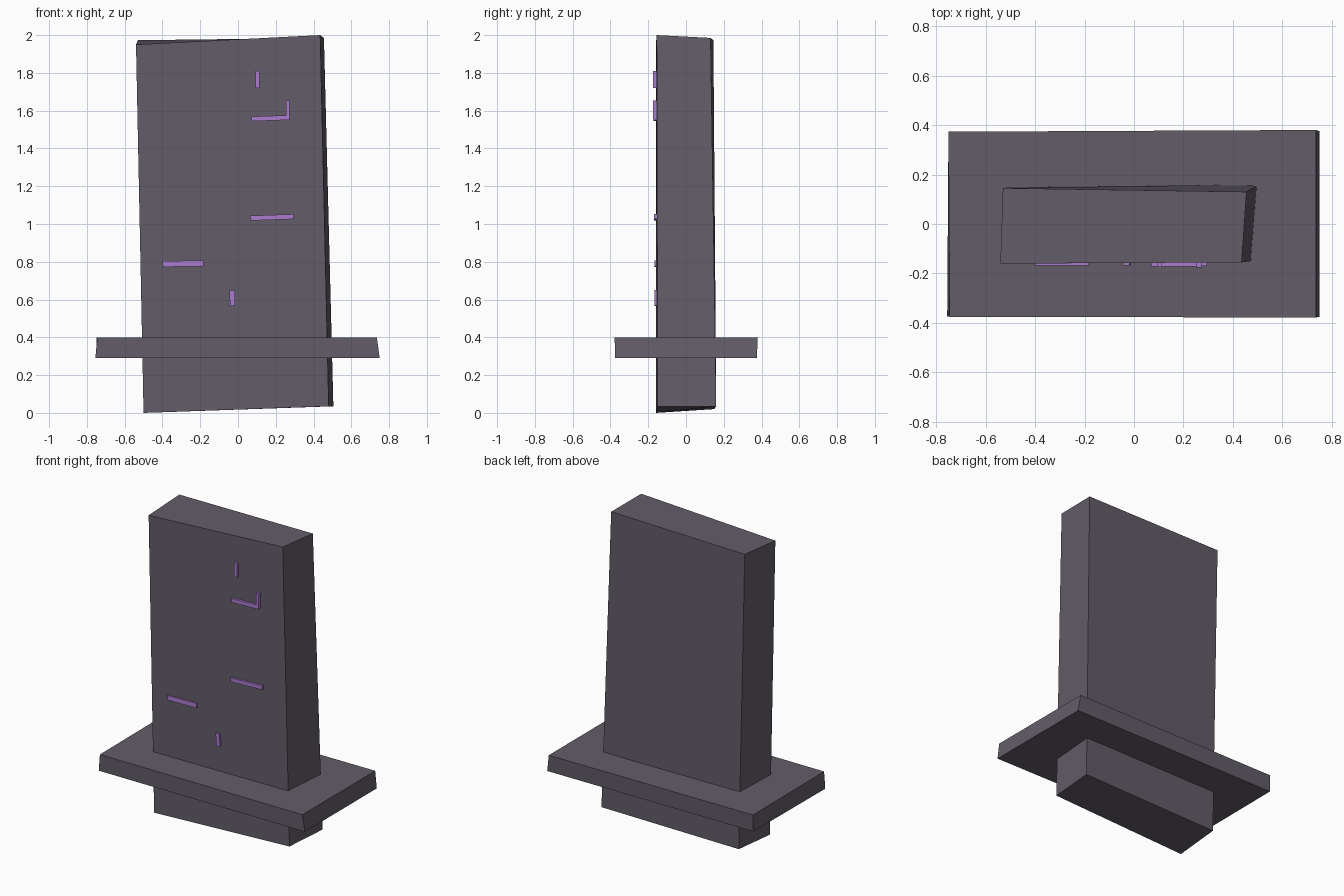
import bpy
import bmesh
from math import radians
from mathutils import Matrix, Vector

cube = bpy.data.objects.get("Cube")
if cube:
    bpy.data.objects.remove(cube, do_unlink=True)


def material(name, rgb):
    mat = bpy.data.materials.new(name)
    mat.use_nodes = True
    mat.diffuse_color = (*rgb, 1)
    mat.node_tree.nodes["Principled BSDF"].inputs["Base Color"].default_value = (*rgb, 1)
    return mat


stone = material("dark grey stone", (0.125, 0.108, 0.14))
glow = material("purple rune", (0.41, 0.2, 0.62))


def finish(name, bm, mat):
    bmesh.ops.recalc_face_normals(bm, faces=bm.faces)
    mesh = bpy.data.meshes.new(name)
    bm.to_mesh(mesh)
    bm.free()
    mesh.materials.append(mat)
    obj = bpy.data.objects.new(name, mesh)
    bpy.context.collection.objects.link(obj)
    return obj


def block(name, bottom, top, mat):
    """Uneven block from two rings of four corners."""
    bm = bmesh.new()
    low = [bm.verts.new(p) for p in bottom]
    high = [bm.verts.new(p) for p in top]
    bm.faces.new(low)
    bm.faces.new(high)
    for i in range(4):
        j = (i + 1) % 4
        bm.faces.new((low[i], low[j], high[j], high[i]))
    return finish(name, bm, mat)


def rune(name, x, z, width, height, front, tilt):
    """Thin raised bar set into the front of the slab."""
    back = -0.14
    bm = bmesh.new()
    bmesh.ops.create_cube(bm, size=1)
    bm.transform(Matrix.Translation(Vector((x, (front + back) / 2, z)))
                 @ Matrix.Rotation(radians(tilt), 4, "Y")
                 @ Matrix.Diagonal((width, back - front, height, 1)))
    return finish(name, bm, glow)


# Leaning standing slab
block("slab",
      [(-0.5, -0.16, 0), (0.48, -0.15, 0.035), (0.505, 0.16, 0.035), (-0.49, 0.15, 0.02)],
      [(-0.54, -0.16, 1.95), (0.435, -0.155, 2), (0.455, 0.13, 1.985), (-0.53, 0.145, 1.973)],
      stone)

# Flat plinth around the slab
block("plinth",
      [(-0.755, -0.373, 0.29), (0.75, -0.375, 0.29), (0.75, 0.375, 0.29), (-0.75, 0.37, 0.29)],
      [(-0.745, -0.375, 0.4), (0.735, -0.378, 0.4), (0.735, 0.38, 0.4), (-0.75, 0.373, 0.4)],
      stone)

# Carved glowing marks
rune("rune_top_tick", 0.103, 1.765, 0.021, 0.09, -0.174, 0)
rune("rune_corner_upright", 0.263, 1.605, 0.02, 0.1, -0.175, 0)
rune("rune_corner_bar", 0.172, 1.56, 0.2, 0.025, -0.172, -2)
rune("rune_middle_bar", 0.18, 1.035, 0.23, 0.026, -0.17, -2)
rune("rune_left_bar", -0.291, 0.79, 0.215, 0.031, -0.168, -1)
rune("rune_low_tick", -0.03, 0.608, 0.028, 0.082, -0.168, -2)
